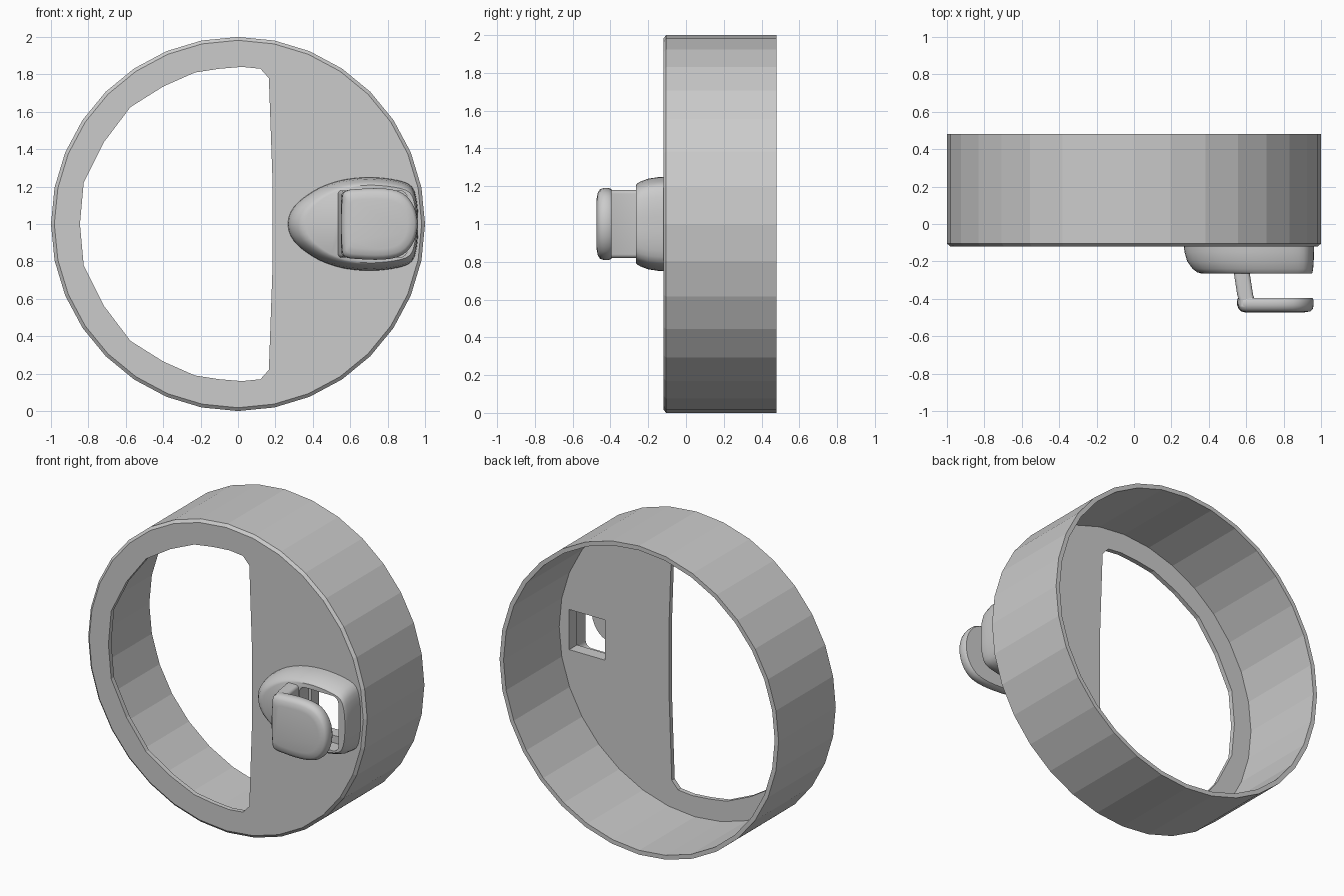
import bpy, bmesh, math

cube = bpy.data.objects.get("Cube")
if cube:
    bpy.data.objects.remove(cube, do_unlink=True)

grey = bpy.data.materials.new("plain_grey")
grey.use_nodes = True
grey.diffuse_color = (0.6, 0.6, 0.6, 1)
grey.node_tree.nodes["Principled BSDF"].inputs["Base Color"].default_value = (0.6, 0.6, 0.6, 1)


def loft(name, outline, layers, centre=(0, 0)):
    """Stack scaled copies of an x-z outline along y: (y, left, right, height scale, x shift)."""
    bm = bmesh.new()
    rings = []
    for y, left, right, tall, shift in layers:
        ring = []
        for x, z in outline:
            dx, dz = x - centre[0], z - centre[1]
            dx *= left if dx < 0 else right
            ring.append(bm.verts.new((centre[0] + dx + shift, y, 1 + centre[1] + dz * tall)))
        rings.append(ring)
    n = len(outline)
    for a, b in zip(rings, rings[1:]):
        for i in range(n):
            j = (i + 1) % n
            bm.faces.new((a[i], a[j], b[j], b[i]))
    bm.faces.new(rings[0])
    bm.faces.new(rings[-1])
    bmesh.ops.recalc_face_normals(bm, faces=bm.faces)
    mesh = bpy.data.meshes.new(name)
    bm.to_mesh(mesh)
    bm.free()
    obj = bpy.data.objects.new(name, mesh)
    bpy.context.collection.objects.link(obj)
    mesh.materials.append(grey)
    return obj


def prism(name, outline, y0, y1):
    return loft(name, outline, [(y0, 1, 1, 1, 0), (y1, 1, 1, 1, 0)])


def mirrored(half):
    """Close a half outline by mirroring it in z; points on the axis stay single."""
    return half + [(x, -z) for x, z in reversed(half) if z > 0]


def smooth_curve(pts, steps=3):
    """Catmull-Rom curve through a half outline."""
    ext = [(pts[1][0], -pts[1][1])] + pts + [(pts[-2][0], -pts[-2][1])]
    out = []
    for p, q, r, s in zip(ext, ext[1:], ext[2:], ext[3:]):
        for k in range(steps):
            t = k / steps
            out.append(tuple(
                0.5 * (2 * b + (c - a) * t + (2 * a - 5 * b + 4 * c - d) * t ** 2
                       + (3 * b - a - 3 * c + d) * t ** 3)
                for a, b, c, d in zip(p, q, r, s)))
    return out + [pts[-1]]


def rounded_box(x0, x1, h, r, steps=4):
    pts = []
    for cx, cz, start in ((x1 - r, h - r, 0), (x0 + r, h - r, 90),
                          (x0 + r, r - h, 180), (x1 - r, r - h, 270)):
        for k in range(steps + 1):
            a = math.radians(start + 90 * k / steps)
            pts.append((cx + r * math.cos(a), cz + r * math.sin(a)))
    return pts


def cut(target, cutters):
    bpy.context.view_layer.objects.active = target
    for c in cutters:
        mod = target.modifiers.new("cut", "BOOLEAN")
        mod.operation = "DIFFERENCE"
        mod.solver = "EXACT"
        mod.object = c
        bpy.ops.object.modifier_apply(modifier=mod.name)


def shade(obj, angle):
    bpy.ops.object.select_all(action="DESELECT")
    obj.select_set(True)
    bpy.context.view_layer.objects.active = obj
    bpy.ops.object.shade_smooth_by_angle(angle=math.radians(angle))


# Drum with a bevelled front edge, open at the back
circle = [(math.sin(math.tau * i / 32), math.cos(math.tau * i / 32)) for i in range(32)]
drum = loft("drum", circle, [(0.48, 1, 1, 1, 0), (-0.105, 1, 1, 1, 0),
                             (-0.12, 0.982, 0.982, 0.982, 0)])
cavity = loft("cavity_cutter", circle, [(y, 0.972, 0.972, 0.972, 0) for y in (0.6, -0.09)])

# Half-moon opening in the front plate
moon = mirrored([(0.185, 0.22), (0.165, 0.78), (0.12, 0.83), (0.02, 0.84), (-0.1, 0.83),
                 (-0.23, 0.81), (-0.4, 0.735), (-0.575, 0.625), (-0.715, 0.44),
                 (-0.825, 0.22), (-0.845, 0)])
opening = prism("opening_cutter", moon, -0.3, 0.1)

# Square hole through the plate and the wider pocket in the pod
hole = prism("hole_cutter", [(0.645, -0.13), (0.9, -0.13), (0.9, 0.13), (0.645, 0.13)], -0.3, 0.1)
pocket = prism("pocket_cutter", rounded_box(0.625, 0.905, 0.178, 0.04), -0.4, -0.17)

# Egg-shaped handle pod
egg = mirrored(smooth_curve([(0.265, 0), (0.3, 0.095), (0.4, 0.175), (0.5, 0.22), (0.6, 0.243),
                             (0.72, 0.25), (0.85, 0.235), (0.93, 0.2), (0.958, 0.11),
                             (0.963, 0)]))
pod = loft("handle_pod", egg, [(-0.11, 1, 1, 1, 0), (-0.15, 0.99, 0.995, 0.99, 0),
                               (-0.2, 0.96, 0.99, 0.96, 0), (-0.24, 0.9, 0.975, 0.9, 0),
                               (-0.258, 0.85, 0.96, 0.86, 0), (-0.265, 0.8, 0.945, 0.83, 0)],
           centre=(0.75, 0))

cut(drum, [cavity, opening, hole])
cut(pod, [pocket, hole])
for c in (cavity, opening, hole, pocket):
    bpy.data.objects.remove(c, do_unlink=True)

# Stem leaning outward from the pod to the tab
stem = loft("handle_stem", rounded_box(0.53, 0.615, 0.18, 0.02),
            [(-0.2, 1, 1, 1, 0), (-0.27, 1, 1, 1, 0.005), (-0.38, 1, 1, 1, 0.022),
             (-0.4, 1, 1, 1, 0.03), (-0.44, 1, 1, 1, 0.035)])

# Thumb tab with a rounded free end
tab_outline = mirrored(smooth_curve([(0.55, 0), (0.555, 0.13), (0.57, 0.175), (0.64, 0.187),
                                     (0.78, 0.19), (0.88, 0.165), (0.94, 0.095), (0.96, 0)]))
tab = loft("thumb_tab", tab_outline,
           [(-0.395, 0.97, 0.97, 0.96, 0), (-0.408, 1, 1, 1, 0), (-0.435, 0.99, 1, 1, 0),
            (-0.455, 0.95, 0.98, 0.96, 0), (-0.467, 0.89, 0.92, 0.87, 0),
            (-0.473, 0.78, 0.75, 0.7, 0)], centre=(0.75, 0))

for part in (pod, stem, tab):
    shade(part, 40)
